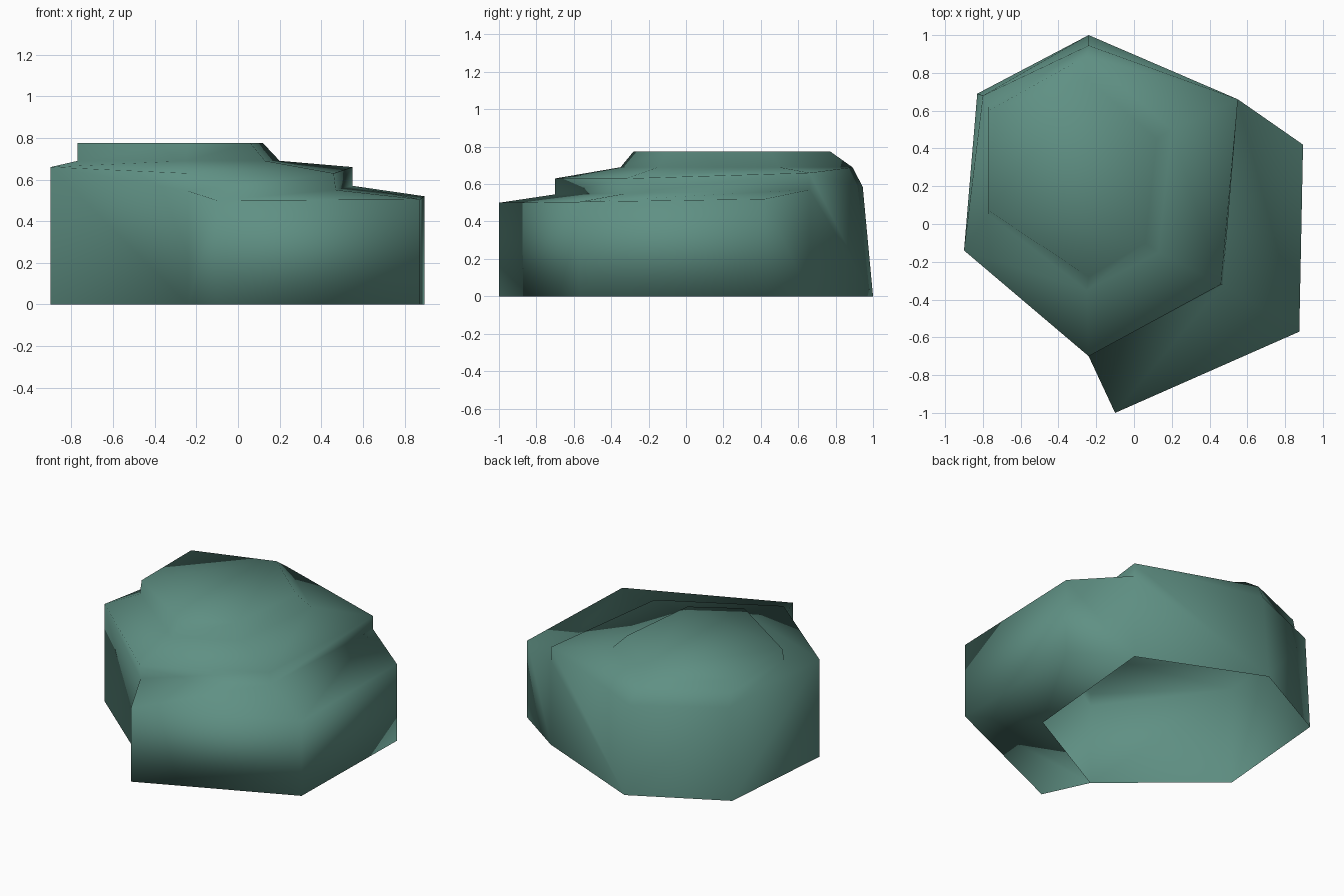
import bpy
import bmesh

if "Cube" in bpy.data.objects:
    bpy.data.objects.remove(bpy.data.objects["Cube"], do_unlink=True)

# One flat stone colour
stone = bpy.data.materials.new("teal_stone")
stone.use_nodes = True
colour = (0.115, 0.28, 0.23, 1.0)
stone.diffuse_color = colour
stone.node_tree.nodes["Principled BSDF"].inputs["Base Color"].default_value = colour

bm = bmesh.new()


def ring(points, height=None):
    """Add a row of points, with one shared height or their own."""
    return [bm.verts.new(p if height is None else (p[0], p[1], height)) for p in points]


def bridge(lower, upper, closed=True):
    """Join two rows of equal length with quads."""
    count = len(lower)
    for i in range(count if closed else count - 1):
        j = (i + 1) % count
        bm.faces.new((lower[i], lower[j], upper[j], upper[i]))


# Main boulder rows, order: left rear, right front of it, front, side, rear side, rear
ground = ring([(0.55, 0.66), (-0.24, 1.0), (-0.83, 0.69),
               (-0.9, -0.14), (-0.24, -0.7), (0.46, -0.32)], 0)
shoulder = ring([(0.55, 0.66, 0.66), (-0.24, 0.945, 0.585), (-0.8, 0.68, 0.62),
                 (-0.9, -0.14, 0.66), (-0.24, -0.7, 0.63), (0.46, -0.32, 0.63)])
cap_base = ring([(0.2, 0.5), (-0.25, 0.89), (-0.77, 0.62),
                 (-0.77, 0.05), (-0.25, -0.35), (0.13, -0.15)], 0.69)
cap_top = ring([(0.12, 0.45), (-0.25, 0.77), (-0.77, 0.6),
                (-0.77, 0.07), (-0.24, -0.28), (0.06, -0.1)], 0.775)

# Ledge rows: inner edge on the boulder, outer edge above and on the ground
inner = ring([(-0.24, -0.7, 0.545), (0.47, -0.32, 0.55), (0.55, 0.66, 0.57)])
outline = [(-0.1, -1.0), (0.875, -0.57), (0.895, 0.42)]
outer_top = ring([(x, y, z) for (x, y), z in zip(outline, (0.5, 0.505, 0.52))])
outer_low = ring(outline, 0)
b_low, a_low, h_low, g_low, f_low, p_low = ground
b_top, a_top, h_top, g_top, f_top, p_top = shoulder

# Boulder walls, open underneath
bm.faces.new((b_low, a_low, a_top, b_top, inner[2]))
bridge([a_low, h_low, g_low], [a_top, h_top, g_top], False)
bm.faces.new((g_low, f_low, inner[0], f_top, g_top))

# Step, shoulder slope and raised cap
bridge(inner, [f_top, p_top, b_top], False)
bridge(shoulder, cap_base)
bridge(cap_base, cap_top)
bm.faces.new(cap_top)

# Ledge: top, outer wall, underside and two ends
inner_low = [f_low, p_low, b_low]
bridge(outer_top, inner, False)
bridge(outer_low, outer_top, False)
bridge(inner_low, outer_low, False)
for i in (0, 2):
    bm.faces.new((inner_low[i], outer_low[i], outer_top[i], inner[i]))

bmesh.ops.recalc_face_normals(bm, faces=bm.faces[:])
cap = max(bm.faces, key=lambda f: f.calc_center_median().z)
if cap.normal.z < 0:
    bmesh.ops.reverse_faces(bm, faces=bm.faces[:])
for face in bm.faces:
    face.smooth = True

mesh = bpy.data.meshes.new("stepped_rock")
bm.to_mesh(mesh)
bm.free()
mesh.materials.append(stone)
rock = bpy.data.objects.new("stepped_rock", mesh)
bpy.context.collection.objects.link(rock)
